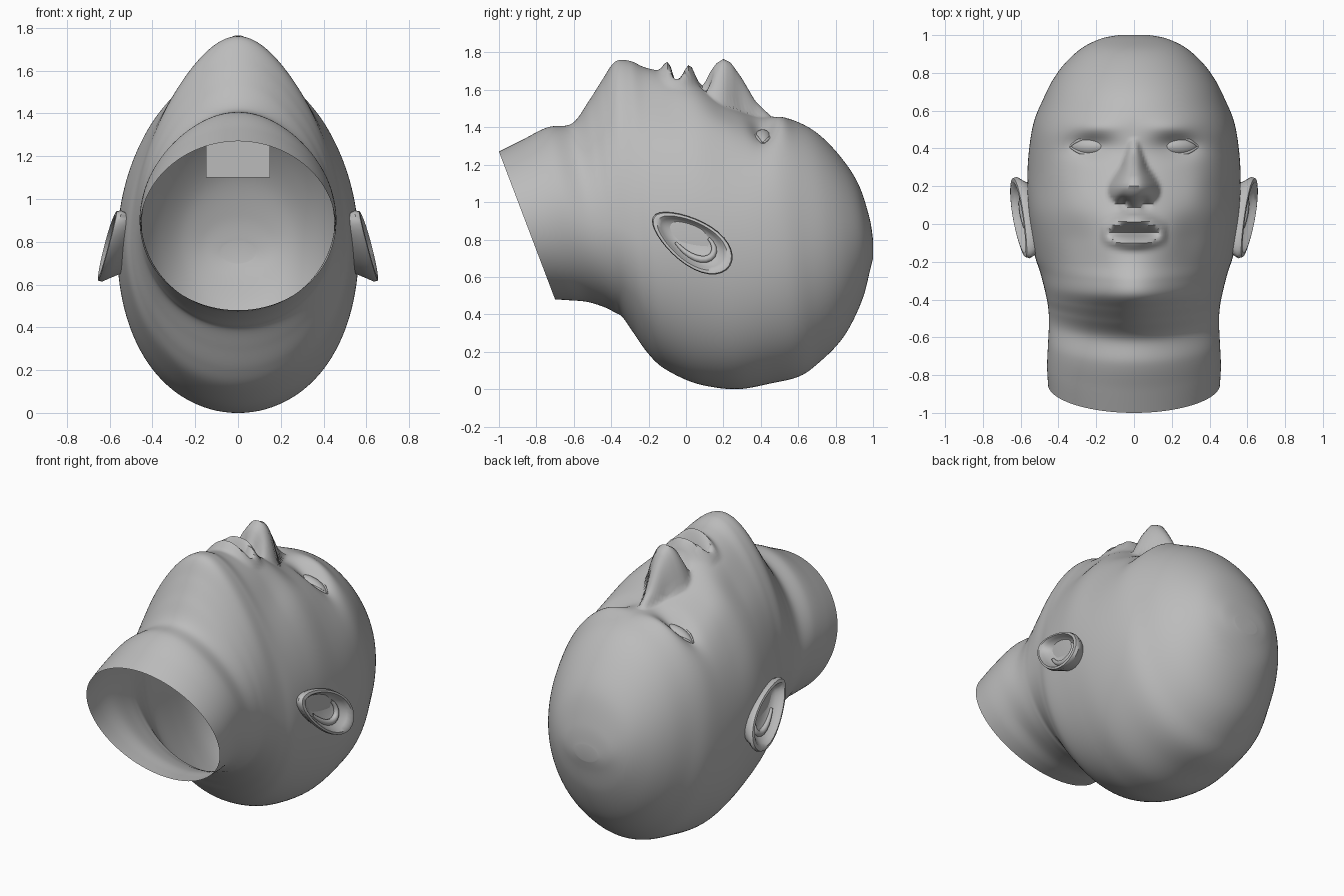
import bpy, bmesh, math
from mathutils import Vector

cube = bpy.data.objects.get("Cube")
if cube:
    bpy.data.objects.remove(cube, do_unlink=True)

skin = bpy.data.materials.new("plain_grey")
skin.use_nodes = True
skin.diffuse_color = (0.5, 0.5, 0.5, 1)
skin.node_tree.nodes["Principled BSDF"].inputs["Base Color"].default_value = skin.diffuse_color


def finish(bm, name, angle=50):
    """Turn a bmesh into a smooth shaded object."""
    mesh = bpy.data.meshes.new(name)
    bm.to_mesh(mesh)
    bm.free()
    mesh.materials.append(skin)
    obj = bpy.data.objects.new(name, mesh)
    bpy.context.collection.objects.link(obj)
    bpy.ops.object.select_all(action="DESELECT")
    obj.select_set(True)
    bpy.context.view_layer.objects.active = obj
    bpy.ops.object.shade_smooth_by_angle(angle=math.radians(angle))
    return obj


def loft(bm, rings):
    """Skin a list of closed rings of points."""
    rows = [[bm.verts.new(p) for p in ring] for ring in rings]
    for low, high in zip(rows, rows[1:]):
        for i in range(len(low)):
            j = (i + 1) % len(low)
            bm.faces.new((low[i], low[j], high[j], high[i]))
    return rows


def gauss(d, s):
    return math.exp(-(d / s) ** 2)


def interp(v, table):
    for (a, p), (b, q) in zip(table, table[1:]):
        if a <= v <= b:
            return p + (q - p) * (v - a) / (b - a)
    return None


def spline(a, b, c, d, t):
    return [q + t / 2 * (r - p + t * (2 * p - 5 * q + 4 * r - s + t * (3 * (q - r) + s - p)))
            for p, q, r, s in zip(a, b, c, d)]


# Sections from neck rim to crown: front y, front z, back y, back z, half width
sections = [
    (-1, 1.27, -.7, .48, .455), (-.88, 1.33, -.62, .475, .46),
    (-.74, 1.4, -.53, .467, .455), (-.61, 1.42, -.44, .44, .45),
    (-.52, 1.54, -.38, .41, .455), (-.45, 1.65, -.34, .385, .465),
    (-.38, 1.75, -.28, .3, .48), (-.3, 1.755, -.21, .2, .5),
    (-.22, 1.72, -.13, .12, .525), (-.1, 1.69, 0, .05, .545),
    (.05, 1.64, .12, .015, .56), (.2, 1.54, .28, 0, .565),
    (.35, 1.47, .45, .03, .555), (.47, 1.455, .61, .07, .53),
    (.58, 1.435, .72, .15, .485), (.7, 1.37, .82, .25, .43),
    (.82, 1.25, .89, .36, .36), (.92, 1.1, .95, .5, .27),
    (.98, .92, .985, .64, .17), (1, .8, 1, .7, .08)]

nose_ridge = [(.07, 1.56), (.12, 1.68), (.16, 1.74), (.2, 1.765), (.24, 1.745),
              (.3, 1.66), (.37, 1.54), (.45, 1.46)]
nose_width = [(.07, .14), (.13, .155), (.2, .13), (.3, .08), (.45, .06)]


def sculpt(x, y, z):
    """Press and raise the facial features on the front of the head."""
    a = abs(x)
    z -= .055 * gauss(a - .23, .12) * gauss(y - .41, .06)      # eye sockets
    z += .025 * gauss(a - .2, .14) * gauss(y - .51, .05)       # brows
    z += .02 * gauss(a - .36, .1) * gauss(y - .2, .12)         # cheekbones
    z -= .025 * gauss(a - .3, .1) * gauss(y + .08, .12)        # cheek hollows
    full = max(0, 1 - (x / .18) ** 2)
    z += .08 * full * gauss(y - .02 + 2 * x * x, .035)         # upper lip
    z += .06 * full * gauss(y + .1 - x * x, .03)               # lower lip
    parting = max(0, 1 - (x / .14) ** 2)
    z -= .07 * parting * gauss(y + .045 + .4 * x * x, .02)     # parted lips
    ridge = interp(y, nose_ridge)
    if ridge:
        rise = ridge - .22 * (a / interp(y, nose_width)) ** 2.3 - z
        z += (rise + math.sqrt(rise * rise + .0002)) / 2       # nose
    z -= .05 * gauss(a - .055, .025) * gauss(y - .115, .025)   # nostrils
    return z


def ring(section, count=168):
    yf, zf, yb, zb, w = section
    mid = .5 - .12 * gauss(yf + .38, .25)
    # The jaw narrows towards the front, the brow and the skull base are fuller
    narrow = .26 * gauss(yf + .33, .45) - .16 * gauss(yf - .45, .2)
    skull = .08 * gauss(yf - .2, .35)
    zc = zb + (zf - zb) * mid
    points = []
    for i in range(count):
        t = math.tau * i / count
        t -= .45 * math.sin(t)
        c = math.cos(t)
        x = w * math.sin(t) * (1 - (narrow if c > 0 else -skull) * c * c)
        z = zc + c * ((zf - zc) if c > 0 else (zc - zb))
        y = yb + (yf - yb) * (z - zb) / (zf - zb)
        if c > .3 and -.4 < y < .7:
            z = z + (sculpt(x, y, z) - z) * min(1, (c - .3) * 4)
        points.append((x, y, z))
    return points


# Head and open neck
rings = []
steps = 8
for i in range(len(sections) - 1):
    four = [sections[min(max(i + k, 0), len(sections) - 1)] for k in (-1, 0, 1, 2)]
    rings += [ring(spline(*four, k / steps)) for k in range(steps)]
rings.append(ring(sections[-1]))
bm = bmesh.new()
rows = loft(bm, rings)
bm.faces.new(rows[-1])
bmesh.ops.recalc_face_normals(bm, faces=bm.faces)
head = finish(bm, "head")

# Mouth cavity behind the lips
bm = bmesh.new()
bmesh.ops.create_cube(bm, size=1)
for v in bm.verts:
    v.co = (v.co.x * .3, v.co.y * .12 - .04, 1.335 + v.co.z * .47)
bmesh.ops.delete(bm, geom=[f for f in bm.faces if f.normal.z > .9], context="FACES")
finish(bm, "mouth_cavity", 20)


def tube(name, points, radius):
    """A tapered round strand through the points."""
    curve = bpy.data.curves.new(name, "CURVE")
    curve.dimensions = "3D"
    curve.bevel_depth = radius
    curve.bevel_resolution = 2
    strand = curve.splines.new("POLY")
    strand.points.add(len(points) - 1)
    for k, (dot, p) in enumerate(zip(strand.points, points)):
        dot.co = (*p, 1)
        dot.radius = .4 + .6 * math.sin(math.pi * k / (len(points) - 1))
    strand.use_smooth = True
    curve.materials.append(skin)
    obj = bpy.data.objects.new(name, curve)
    bpy.context.collection.objects.link(obj)


def ear_point(side, angle, scale, lift):
    u = .245 * scale * math.cos(angle)
    v = (.12 + .025 * math.cos(angle)) * scale * math.sin(angle)
    tilt = math.radians(-33)
    y = u * math.cos(tilt) - v * math.sin(tilt)
    z = u * math.sin(tilt) + v * math.cos(tilt)
    return side * (.575 - .22 * z + .06 * y + lift), .03 + y, .79 + z


# Ear rings from root over the rim into the bowl: scale, lift
ear_rings = [(.72, -.09), (.9, -.02), (1, .015), (.97, .035), (.87, .038),
             (.78, .02), (.68, -.005), (.4, -.025), (.02, -.025)]


def eye_point(side, socket, x, y, z):
    """Place a unit sphere point on the flattened, outward leaning eye."""
    return socket + Vector((side * x * .105, y * .055, z * .065 - x * .03))


for side, label in ((1, "left"), (-1, "right")):
    # Eyeball seated in its socket
    hit = head.ray_cast((side * .235, .41, 3), (0, 0, -1))[1]
    socket = hit - Vector((0, 0, .035))
    bm = bmesh.new()
    bmesh.ops.create_uvsphere(bm, u_segments=32, v_segments=20, radius=1)
    for v in bm.verts:
        v.co = eye_point(side, socket, side * v.co.x, v.co.y, v.co.z)
    finish(bm, label + "_eyeball")
    # Eyelids hugging the eyeball
    for lid, rise in (("upper", .85), ("lower", -.75)):
        arc = []
        for k in range(17):
            s = k / 8 - 1
            y = rise * (1 - s * s)
            arc.append(eye_point(side, socket, s, y, math.sqrt(max(1 - s * s - y * y, .2))))
        tube(f"{label}_{lid}_eyelid", arc, .011)
    # Ear with folded rim and inner ridge
    bm = bmesh.new()
    loft(bm, [[ear_point(side, math.tau * i / 32, s, h) for i in range(32)]
              for s, h in ear_rings])
    bmesh.ops.recalc_face_normals(bm, faces=bm.faces)
    finish(bm, label + "_ear")
    tube(label + "_ear_ridge",
         [ear_point(side, math.radians(a), .55, -.01) for a in range(-120, 61, 15)], .02)
